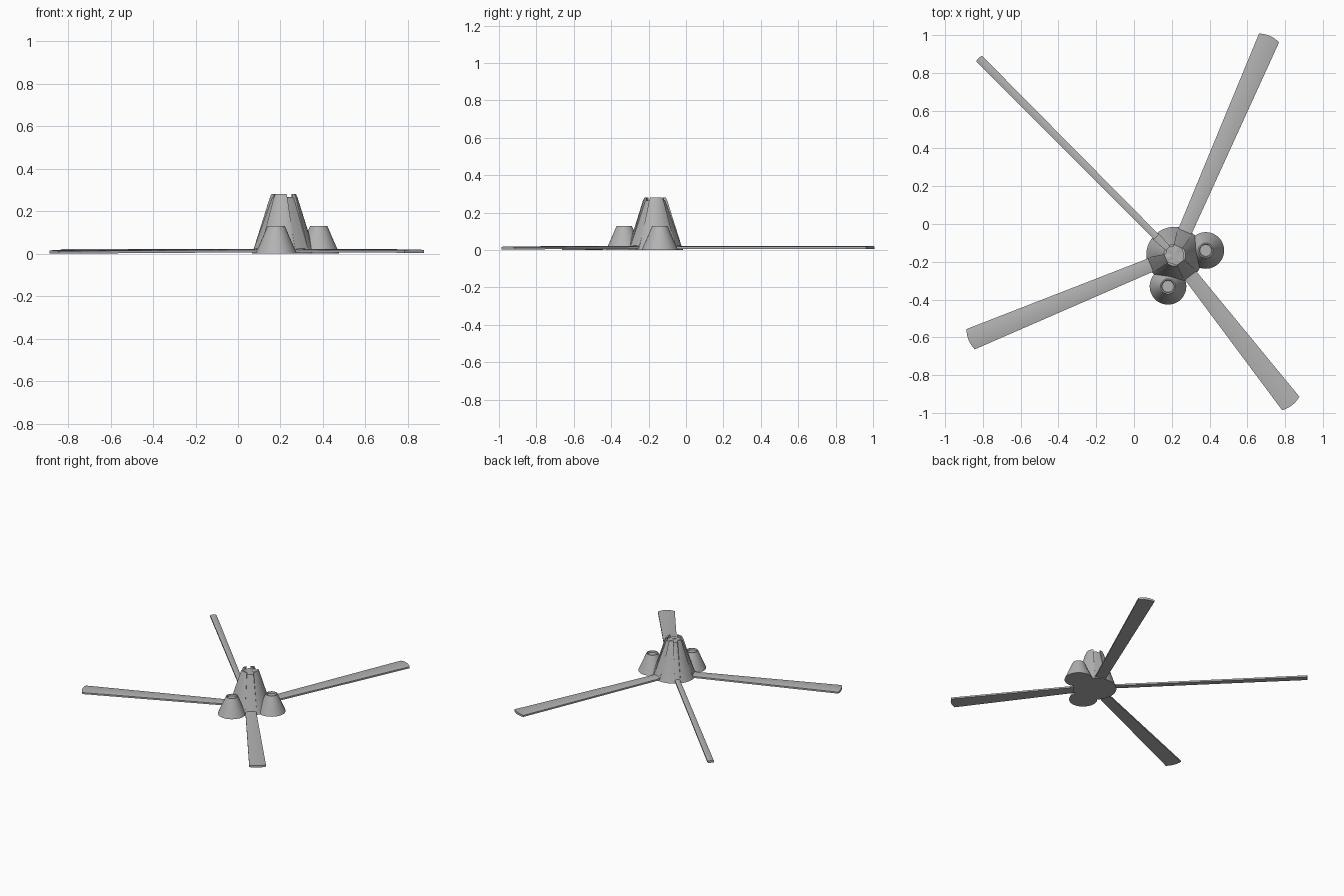
import bpy, bmesh, math
from mathutils import Vector

old = bpy.data.objects.get("Cube")
if old:
    bpy.data.objects.remove(old, do_unlink=True)

# Single stone colour
STONE = (0.45, 0.45, 0.45, 1)
stone = bpy.data.materials.new("grey_stone")
stone.use_nodes = True
stone.diffuse_color = STONE
stone.node_tree.nodes["Principled BSDF"].inputs["Base Color"].default_value = STONE

CENTRE = Vector((0.215, -0.165, 0))


def finish(bm, name):
    bmesh.ops.recalc_face_normals(bm, faces=bm.faces)
    mesh = bpy.data.meshes.new(name)
    bm.to_mesh(mesh)
    bm.free()
    mesh.materials.append(stone)
    obj = bpy.data.objects.new(name, mesh)
    bpy.context.collection.objects.link(obj)
    return obj


def smooth(obj):
    bpy.ops.object.select_all(action='DESELECT')
    obj.select_set(True)
    bpy.context.view_layer.objects.active = obj
    bpy.ops.object.shade_smooth_by_angle(angle=math.radians(35))


def lathe(name, profile, centre, sides=64):
    """Closed turned solid; the profile runs from bottom to top as (radius, z)."""
    bm = bmesh.new()
    rings = []
    for r, z in profile:
        rings.append([bm.verts.new((centre.x + r * math.cos(a), centre.y + r * math.sin(a), z))
                      for a in (math.tau * i / sides for i in range(sides))])
    for low, high in zip(rings, rings[1:]):
        for i in range(sides):
            j = (i + 1) % sides
            bm.faces.new((low[i], low[j], high[j], high[i]))
    bm.faces.new(rings[0])
    bm.faces.new(rings[-1])
    return finish(bm, name)


def strip(name, tip, widths, drop=0.0, bottom=-0.012, top=0.0, extra=0.0, across=8):
    """Domed band running from the crater, down the slope and out to its tip."""
    axis = Vector(tip).to_3d() - CENTRE
    reach = axis.length
    axis.normalize()
    side = Vector((-axis.y, axis.x, 0))
    crater_w, foot_w, tip_w = widths
    path = [(0.015, 0.262, crater_w), (0.05, 0.262, crater_w),
            (0.137, 0.02, foot_w), (0.16, 0.018, foot_w), (reach, 0.018 - drop, tip_w)]
    bm = bmesh.new()
    rows = []
    for n, (r, z, w) in enumerate(path):
        upper, lower = [], []
        for k in range(across + 1):
            t = 2 * k / across - 1
            dome = 1 - t * t
            out = r + (0.2 * w * dome if n == len(path) - 1 else 0)
            p = CENTRE + axis * out + side * (t * (w + extra))
            lift = z + 0.004 * dome
            upper.append(bm.verts.new((p.x, p.y, lift + top)))
            lower.append(bm.verts.new((p.x, p.y, (z if top == 0 else lift) + bottom)))
        rows.append(upper + lower[::-1])
    count = len(rows[0])
    for a, b in zip(rows, rows[1:]):
        for i in range(count):
            j = (i + 1) % count
            bm.faces.new((a[i], a[j], b[j], b[i]))
    bm.faces.new(rows[0])
    bm.faces.new(rows[-1])
    return finish(bm, name)


def carve(obj, cutters):
    """Subtract the cutters for good and remove them."""
    for c in cutters:
        c.hide_render = True
        mod = obj.modifiers.new("carve", 'BOOLEAN')
        mod.operation = 'DIFFERENCE'
        mod.solver = 'EXACT'
        mod.object = c
    graph = bpy.context.evaluated_depsgraph_get()
    mesh = bpy.data.meshes.new_from_object(obj.evaluated_get(graph))
    obj.modifiers.clear()
    obj.data = mesh
    for c in cutters:
        bpy.data.objects.remove(c, do_unlink=True)


# Flows: tip position, half widths at crater, foot and tip, and drop of the tip
wide = (0.021, 0.038, 0.058)
flows = {
    "left_back_flow": ((0.715, 0.985), wide, 0.0),
    "left_front_flow": ((0.83, -0.95), wide, 0.002),
    "right_front_flow": ((-0.865, -0.61), wide, 0.006),
    "right_back_flow": ((-0.82, 0.875), (0.012, 0.018, 0.022), 0.0),
}

# Main cone with crater and one channel per flow
main_cone = lathe("main_cone", [(0.15, 0), (0.142, 0.02), (0.104, 0.14),
                                (0.066, 0.262), (0.058, 0.28)], CENTRE)
cutters = [lathe("crater_cutter", [(0.046, 0.258), (0.046, 0.4)], CENTRE)]
for name, (tip, widths, drop) in flows.items():
    cutters.append(strip(name + "_cutter", tip, widths, drop,
                         bottom=-0.004, top=0.3, extra=0.002))
carve(main_cone, cutters)
smooth(main_cone)

# Crater floor and flows
smooth(lathe("crater_floor", [(0.047, 0.25), (0.047, 0.264)], CENTRE))
for name, (tip, widths, drop) in flows.items():
    smooth(strip(name, tip, widths, drop))

# Two side cones with shallow craters
for name, x, y in (("left_side_cone", 0.38, -0.14), ("front_side_cone", 0.18, -0.33)):
    smooth(lathe(name, [(0.097, 0), (0.091, 0.015), (0.062, 0.08), (0.046, 0.118),
                        (0.04, 0.13), (0.034, 0.13), (0.031, 0.118)],
                 Vector((x, y, 0)), 48))
